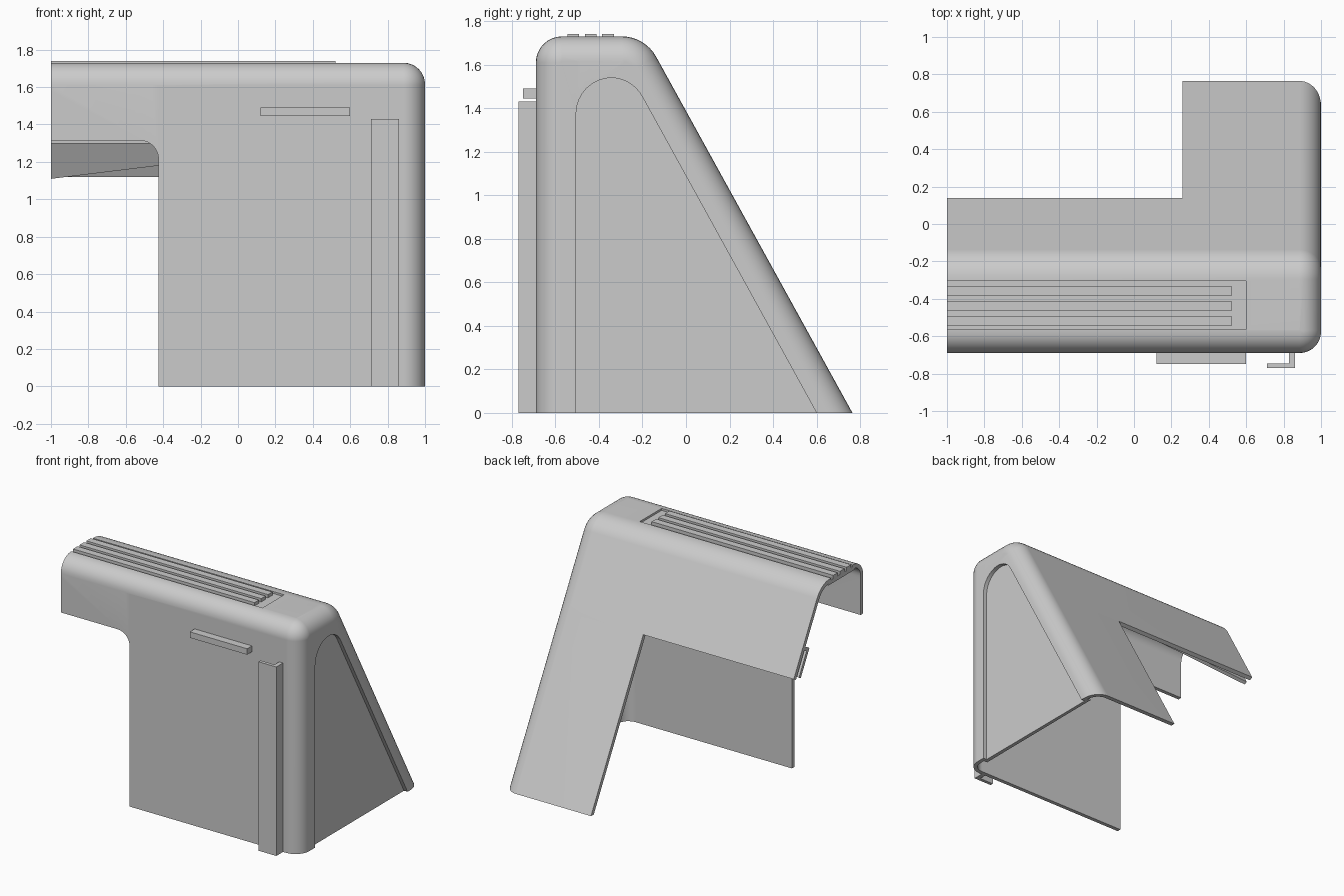
import bpy, bmesh, math
from mathutils import Vector

cube = bpy.data.objects.get("Cube")
if cube:
    bpy.data.objects.remove(cube, do_unlink=True)

grey = bpy.data.materials.new("plain grey")
grey.use_nodes = True
GREY = (0.6, 0.6, 0.6, 1)
grey.diffuse_color = GREY
grey.node_tree.nodes["Principled BSDF"].inputs["Base Color"].default_value = GREY

SLOPE = 1.814                                   # fall of the back wall
NORMAL = Vector((0, SLOPE, 1)).normalized()     # outward from the back wall
UP = Vector((0, -1, SLOPE)).normalized()        # upward along the back wall
BACK_EDGE = Vector((0, 0.14, 1.134))            # lower edge of the cut back wall
WALL = 0.03
ROUND = 0.115                                   # rounding of the closed end


def rounded(corners, steps=8):
    """Polygon from (a, b, radius) corners, with arcs where radius > 0."""
    out = []
    for i, (a, b, r) in enumerate(corners):
        p = Vector((a, b))
        if r <= 0:
            out.append(p)
            continue
        d1 = (Vector(corners[i - 1][:2]) - p).normalized()
        d2 = (Vector(corners[(i + 1) % len(corners)][:2]) - p).normalized()
        half = math.acos(d1.dot(d2)) / 2
        centre = p + (d1 + d2).normalized() * (r / math.sin(half))
        start = p + d1 * (r / math.tan(half)) - centre
        end = p + d2 * (r / math.tan(half)) - centre
        sweep = math.pi - 2 * half
        for k in range(steps + 1):
            t = k / steps
            out.append(centre + (start * math.sin((1 - t) * sweep)
                                 + end * math.sin(t * sweep)) / math.sin(sweep))
    return out


def finish(name, bm):
    mesh = bpy.data.meshes.new(name)
    bm.to_mesh(mesh)
    bm.free()
    mesh.materials.append(grey)
    ob = bpy.data.objects.new(name, mesh)
    bpy.context.collection.objects.link(ob)
    return ob


def prism(name, ring, direction):
    bm = bmesh.new()
    a = [bm.verts.new(p) for p in ring]
    b = [bm.verts.new(Vector(p) + Vector(direction)) for p in ring]
    for i in range(len(a)):
        bm.faces.new((a[i - 1], a[i], b[i], b[i - 1]))
    bm.faces.new(a[::-1])
    bm.faces.new(b)
    bm.normal_update()
    bmesh.ops.recalc_face_normals(bm, faces=bm.faces)
    return finish(name, bm)


def box(name, x0, x1, y0, y1, z0, z1):
    prism(name, [(x0, y0, z0), (x1, y0, z0), (x1, y1, z0), (x0, y1, z0)], (0, 0, z1 - z0))


def section(x, inset):
    """Cross-section of the hood, inset evenly from the outside."""
    top = 1.73 - inset
    front = -0.69 + inset
    foot = 0.765 - inset / NORMAL.y
    pts = rounded([(front, 0, 0), (front, top, 0.12 - inset),
                   (foot - top / SLOPE, top, 0.18 - inset), (foot, 0, 0)])
    return [(x, p.x, p.y) for p in pts]


def cut_region(bm, facing, ring, axis):
    """Cut a convex outline into the flat faces that look one way; return its faces."""
    facing, axis = Vector(facing), Vector(axis)
    ring = [Vector(p) for p in ring]
    middle = sum(ring, Vector()) / len(ring)
    planes = []

    def chosen():
        bm.normal_update()
        return [f for f in bm.faces if f.normal.dot(facing) > 0.999 and
                all((f.calc_center_median() - co).dot(no) < 0 for co, no in planes)]

    for i, co in enumerate(ring):
        no = (co - ring[i - 1]).cross(axis).normalized()
        if (middle - co).dot(no) > 0:
            no = -no
        faces = chosen()
        edges = {e for f in faces for e in f.edges}
        verts = {v for f in faces for v in f.verts}
        bmesh.ops.bisect_plane(bm, geom=[*verts, *edges, *faces], dist=1e-5,
                               plane_co=co, plane_no=no)
        planes.append((co, no))
    return chosen()


def sink(bm, faces, offset):
    """Lower a region, walling it in except along open borders."""
    region = set(faces)
    low = {v: bm.verts.new(v.co + Vector(offset)) for v in {v for f in faces for v in f.verts}}
    walls = []
    for f in faces:
        for l in f.loops:
            if any(n not in region for n in l.edge.link_faces):
                a, b = l.vert, l.link_loop_next.vert
                walls.append((a, b, low[b], low[a]))
    for quad in walls + [[low[v] for v in f.verts] for f in faces]:
        bm.faces.new(quad)
    bmesh.ops.delete(bm, geom=faces, context='FACES')


def thicken(bm):
    """Give the sheet an inner skin, level at the foot."""
    bm.normal_update()
    faces = list(bm.faces)
    rims = [e.link_loops[0] for e in bm.edges if len(e.link_faces) == 1]
    rims = [(l.vert, l.link_loop_next.vert) for l in rims]
    inner = {}
    for v in list(bm.verts):
        p = v.co - v.normal * WALL * v.calc_shell_factor()
        if v.co.z < 1e-4:
            p -= UP * (p.z / UP.z)
        inner[v] = bm.verts.new(p)
    for f in faces:
        bm.faces.new([inner[v] for v in reversed(f.verts)])
    for a, b in rims:
        bm.faces.new((b, a, inner[a], inner[b]))
    bm.normal_update()


# Outer sheet, open underneath and at the right end, rounded over to a flat left end
bm = bmesh.new()
rings = [section(-1, 0)]
for k in range(9):
    a = k / 8 * math.pi / 2
    rings.append(section(1 - ROUND + ROUND * math.sin(a), ROUND * (1 - math.cos(a))))
loops = [[bm.verts.new(p) for p in ring] for ring in rings]
for a, b in zip(loops, loops[1:]):
    for i in range(1, len(a)):
        bm.faces.new((b[i - 1], b[i], a[i], a[i - 1]))
bm.faces.new(loops[-1][::-1])

# Opening in the front wall, with one rounded corner
opening = rounded([(-1.2, -0.2, 0), (-0.425, -0.2, 0), (-0.425, 1.315, 0.1), (-1.2, 1.315, 0)])
hole = cut_region(bm, (0, -1, 0), [(p.x, -0.69, p.y) for p in opening], (0, 1, 0))
bmesh.ops.delete(bm, geom=hole, context='FACES')

# Opening in the back wall
low_edge = BACK_EDGE - UP * 2
hole = cut_region(bm, NORMAL, [p + Vector((x, 0, 0)) for p, x in
                               ((BACK_EDGE, -1.2), (BACK_EDGE, 0.26),
                                (low_edge, 0.26), (low_edge, -1.2))], NORMAL)
bmesh.ops.delete(bm, geom=hole, context='FACES')

# Sunken panel in the closed end
panel = rounded([(-0.505, -0.1, 0), (-0.505, 1.54, 0.165),
                 (0.6 - 1.54 / SLOPE, 1.54, 0.165), (0.6 + 0.1 / SLOPE, -0.1, 0)])
sink(bm, cut_region(bm, (1, 0, 0), [(1, p.x, p.y) for p in panel], (1, 0, 0)), (-0.03, 0, 0))

# Shallow tray in the top
tray = [(-1.2, -0.565, 1.73), (0.6, -0.565, 1.73), (0.6, -0.305, 1.73), (-1.2, -0.305, 1.73)]
sink(bm, cut_region(bm, (0, 0, 1), tray, (0, 0, 1)), (0, 0, -0.015))

thicken(bm)
shell = finish("shell", bm)
bpy.ops.object.select_all(action='DESELECT')
shell.select_set(True)
bpy.context.view_layer.objects.active = shell
bpy.ops.object.shade_smooth_by_angle(angle=math.radians(30))
shell.modifiers.new("even shading", 'WEIGHTED_NORMAL').keep_sharp = True

# Grip ribs in the tray
for i in range(3):
    y = -0.545 + 0.08 * i
    box(f"top_rib_{i + 1}", -1, 0.52, y, y + 0.053, 1.71, 1.74)

# Ledge and hooked rail on the front
box("front_ledge", 0.12, 0.6, -0.748, -0.685, 1.445, 1.49)
rail = [(0.86, -0.685), (0.86, -0.77), (0.71, -0.77), (0.71, -0.745),
        (0.828, -0.745), (0.828, -0.685)]
prism("front_rail", [(x, y, 0) for x, y in rail], (0, 0, 1.43))


# Tapered hook inside the back wall
def inside(x, up, depth):
    return BACK_EDGE + UP * up - NORMAL * depth + Vector((x, 0, 0))


prism("hook_lip", [inside(x, s, 0.06) for x, s in
                   ((-1, 0.019), (0.2, 0.187), (0.2, 0.236), (-1, 0.236))], NORMAL * -0.025)
prism("hook_flange", [inside(-1, s, d) for s, d in
                      ((0.211, 0.025), (0.211, 0.06), (0.236, 0.06), (0.236, 0.025))], (1.2, 0, 0))
